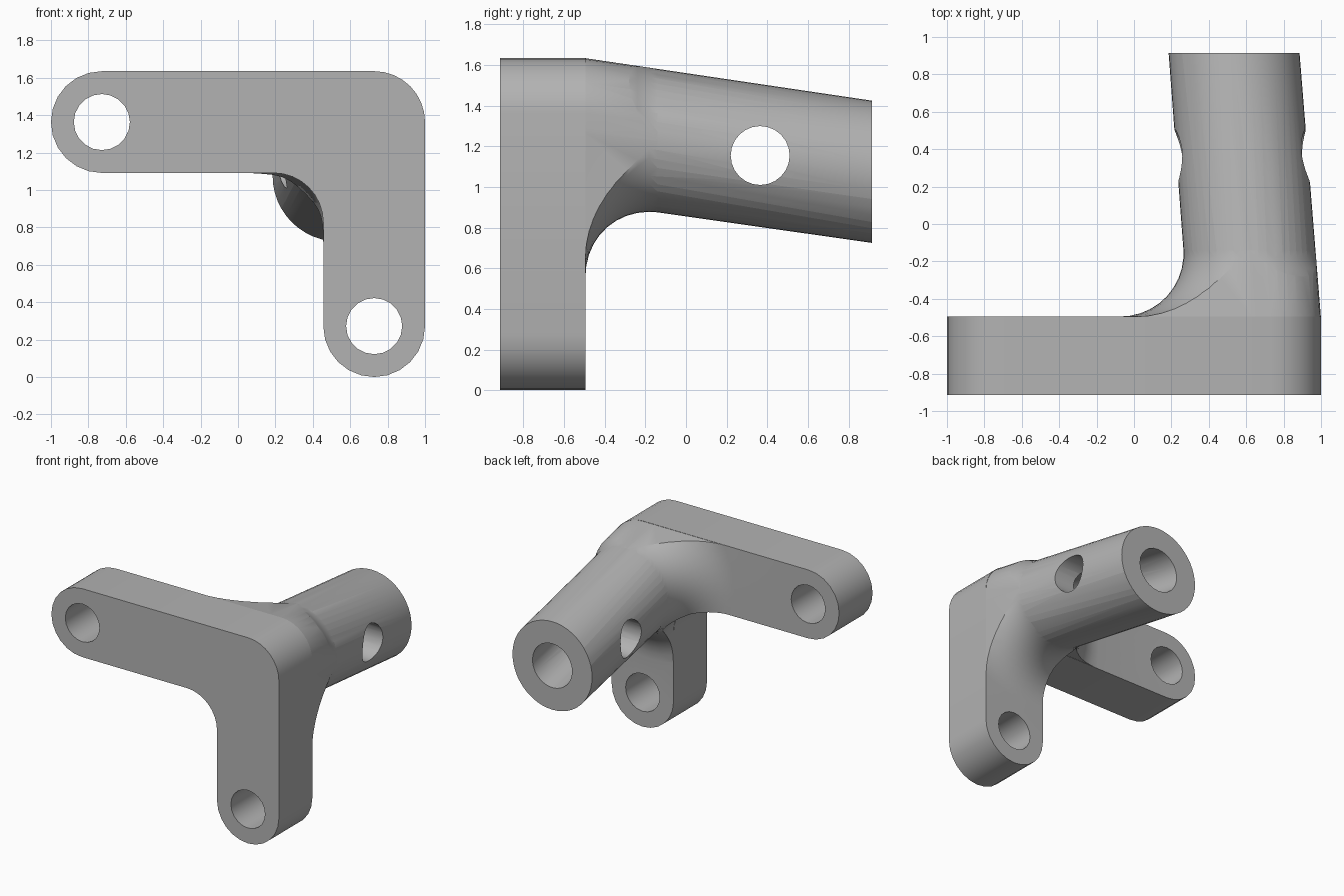
import bpy
import bmesh
from math import sin, cos, pi, sqrt
from mathutils import Vector

if "Cube" in bpy.data.objects:
    bpy.data.objects.remove(bpy.data.objects["Cube"], do_unlink=True)

FRONT, PLATE_BACK, REAR = -0.915, -0.495, 0.915
ARM_R = 0.272                 # half width of each arm
HOLE_R = 0.15
FLARE = 0.37                  # blend radius at the tube root
ROOT, END = Vector((0.645, 1.28)), Vector((0.535, 1.075))
ROOT_R, END_R = 0.355, 0.35

grey = bpy.data.materials.new("plain grey")
grey.use_nodes = True
grey.diffuse_color = (0.45, 0.45, 0.45, 1)
grey.node_tree.nodes["Principled BSDF"].inputs["Base Color"].default_value = grey.diffuse_color


def arc(cx, cz, r, start, end, steps):
    """Points in the xz plane, angles in half turns."""
    angles = [pi * (start + (end - start) * i / steps) for i in range(steps + 1)]
    return [Vector((cx + r * cos(a), cz + r * sin(a))) for a in angles]


def circle(c, r, sides):
    return arc(c[0], c[1], r, 0, 2, sides)[:-1]


def loft(name, sections):
    """Solid through (y, outline) sections that have equal point counts."""
    bm = bmesh.new()
    rings = [[bm.verts.new((p.x, y, p.y)) for p in pts] for y, pts in sections]
    n = len(rings[0])
    for a, b in zip(rings, rings[1:]):
        for i in range(n):
            bm.faces.new((a[i], a[(i + 1) % n], b[(i + 1) % n], b[i]))
    bm.faces.new(rings[0])
    bm.faces.new(rings[-1])
    bmesh.ops.recalc_face_normals(bm, faces=bm.faces)
    mesh = bpy.data.meshes.new(name)
    bm.to_mesh(mesh)
    bm.free()
    mesh.materials.append(grey)
    obj = bpy.data.objects.new(name, mesh)
    bpy.context.collection.objects.link(obj)
    return obj


def combine(target, other, operation):
    mod = target.modifiers.new(operation.lower(), 'BOOLEAN')
    mod.operation, mod.object, mod.solver = operation, other, 'EXACT'
    bpy.context.view_layer.objects.active = target
    bpy.ops.object.modifier_apply(modifier=mod.name)
    bpy.data.objects.remove(other, do_unlink=True)


def l_outline(margin=0.0):
    """Two round-ended arms joined by a rounded corner and an inner fillet."""
    r = ARM_R - margin
    lo, hi = ARM_R, 1.635 - ARM_R
    fillet = 0.265 + margin
    inner_x, inner_z = 1 - ARM_R - r, hi - r
    return (arc(1 - ARM_R, hi, r, 0.5, 0, 8)
            + arc(1 - ARM_R, lo, r, 0, -1, 12)
            + arc(inner_x - fillet, inner_z - fillet, fillet, 0, 0.5, 8)
            + arc(ARM_R - 1, hi, r, 1.5, 0.5, 12))


def along(y):
    """Tube centre and radius at depth y."""
    t = (y - PLATE_BACK) / (REAR - PLATE_BACK)
    return ROOT.lerp(END, t), ROOT_R + (END_R - ROOT_R) * t


# L-shaped plate
bracket = loft("angle_bracket", [(FRONT, l_outline()), (PLATE_BACK, l_outline())])

# Flared root, trimmed to the plate outline swept along the leaning tube
sections = [(PLATE_BACK - 0.04, circle(ROOT, ROOT_R + FLARE, 48))]
for i in range(11):
    a = pi / 2 * i / 10
    y = PLATE_BACK + FLARE * (1 - cos(a))
    c, r = along(y)
    sections.append((y, circle(c, r + FLARE * (1 - sin(a)) - 0.002, 48)))
flare = loft("flare", sections)
trim_y = 0.0
shift = along(trim_y)[0] - ROOT
outline = l_outline(0.002)
trim = loft("trim", [(PLATE_BACK - 0.1, outline), (PLATE_BACK, outline),
                     (trim_y, [p + shift for p in outline])])
combine(flare, trim, 'INTERSECT')
combine(bracket, flare, 'UNION')

# Leaning tube
tube = loft("tube", [(PLATE_BACK - 0.1, circle(ROOT, ROOT_R - 0.02, 48)),
                     (PLATE_BACK, circle(ROOT, ROOT_R - 0.001, 48)),
                     (REAR, circle(END, END_R, 48))])
combine(bracket, tube, 'UNION')

# Blind bore in the tube
bore_cut = loft("bore_cut", [(y, circle(along(y)[0], 0.175, 24)) for y in (-0.2, REAR + 0.1)])
combine(bracket, bore_cut, 'DIFFERENCE')

# Bolt holes at the arm ends
for centre in ((ARM_R - 1, 1.635 - ARM_R), (1 - ARM_R, ARM_R)):
    hole = loft("bolt_cut", [(y, circle(centre, HOLE_R, 20)) for y in (FRONT - 0.1, PLATE_BACK + 0.1)])
    combine(bracket, hole, 'DIFFERENCE')

# Cross hole through the tube walls
cross = loft("cross_cut", [(y, circle((0, 0), 0.145, 24)) for y in (-0.8, 0.8)])
cross.rotation_euler.z = pi / 2
cross.location = (0.55, 0.365, 1.155)
bpy.context.view_layer.update()
combine(bracket, cross, 'DIFFERENCE')

# Smooth curved surfaces, keep machined edges sharp
bpy.ops.object.select_all(action='DESELECT')
bracket.select_set(True)
bpy.context.view_layer.objects.active = bracket
bpy.ops.object.shade_smooth_by_angle(angle=pi / 6)
